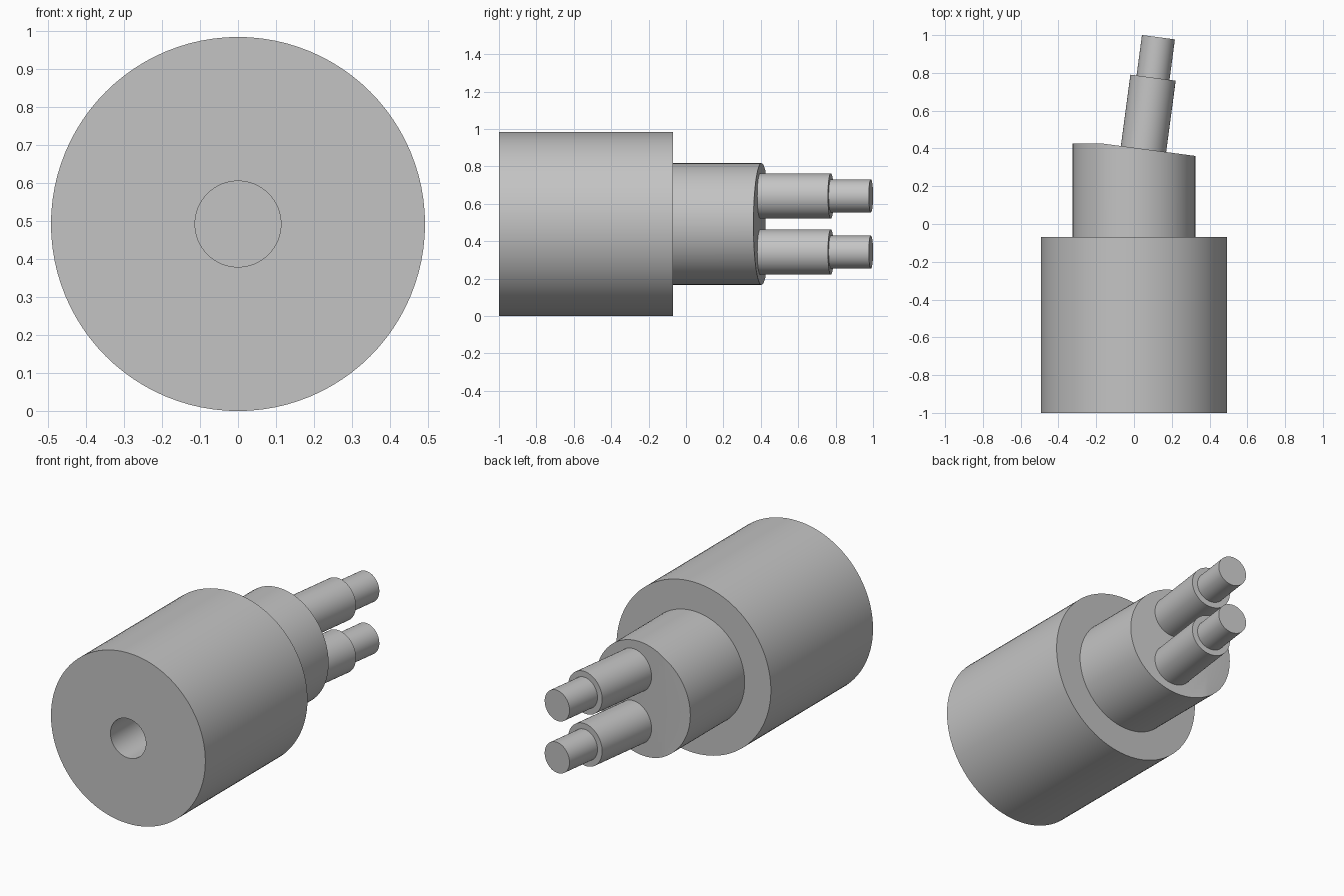
import bpy, bmesh, math
from mathutils import Vector, Matrix

if "Cube" in bpy.data.objects:
    bpy.data.objects.remove(bpy.data.objects["Cube"], do_unlink=True)

AXIS_Z = 0.492
TILT = math.radians(7.6)

metal = bpy.data.materials.new("grey metal")
metal.use_nodes = True
grey = (0.55, 0.55, 0.55, 1)
metal.diffuse_color = grey
metal.node_tree.nodes["Principled BSDF"].inputs["Base Color"].default_value = grey


def lathe(profile, steps=96):
    """Revolve (radius, y) points around the y axis."""
    bm = bmesh.new()
    verts = [bm.verts.new((r, y, 0)) for r, y in profile]
    edges = [bm.edges.new(pair) for pair in zip(verts, verts[1:])]
    bmesh.ops.spin(bm, geom=verts + edges, cent=(0, 0, 0), axis=(0, 1, 0),
                   angle=math.tau, steps=steps)
    bmesh.ops.remove_doubles(bm, verts=bm.verts, dist=0.0001)
    bmesh.ops.recalc_face_normals(bm, faces=bm.faces)
    return bm


def add_part(name, bm, location, turn=0):
    bm.transform(Matrix.Translation(location) @ Matrix.Rotation(turn, 4, 'Z'))
    mesh = bpy.data.meshes.new(name)
    bm.to_mesh(mesh)
    bm.free()
    mesh.materials.append(metal)
    obj = bpy.data.objects.new(name, mesh)
    bpy.context.collection.objects.link(obj)
    bpy.ops.object.select_all(action='DESELECT')
    obj.select_set(True)
    bpy.context.view_layer.objects.active = obj
    bpy.ops.object.shade_smooth_by_angle(angle=math.radians(30))


# Large body with a blind bore in the front face
body = lathe([(0, -0.4), (0.113, -0.4), (0.113, -1), (0.492, -1),
              (0.492, -0.07), (0, -0.07)])
add_part("body", body, (0, 0, AXIS_Z))

# Neck whose end face is partly bevelled to sit square to the tilted tubes
neck = lathe([(0, -0.1), (0.325, -0.1), (0.325, 0.425), (0, 0.425)])
cut = bmesh.ops.bisect_plane(
    neck, geom=neck.verts[:] + neck.edges[:] + neck.faces[:],
    plane_co=(-0.16, 0.425, 0),
    plane_no=Vector((math.sin(TILT), math.cos(TILT), 0)), clear_outer=True)
rim = [e for e in neck.edges if e.is_boundary]
bmesh.ops.holes_fill(neck, edges=rim, sides=0)
bmesh.ops.recalc_face_normals(neck, faces=neck.faces)
add_part("neck", neck, (0, 0, AXIS_Z))

# Two stepped tubes, one above the other
for name, offset in (("upper_tube", 0.15), ("lower_tube", -0.15)):
    tube = lathe([(0, -0.05), (0.121, -0.05), (0.121, 0.384), (0.088, 0.384),
                  (0.088, 0.6), (0, 0.6)], 64)
    add_part(name, tube, (0.05, 0.394, AXIS_Z + offset), -TILT)
